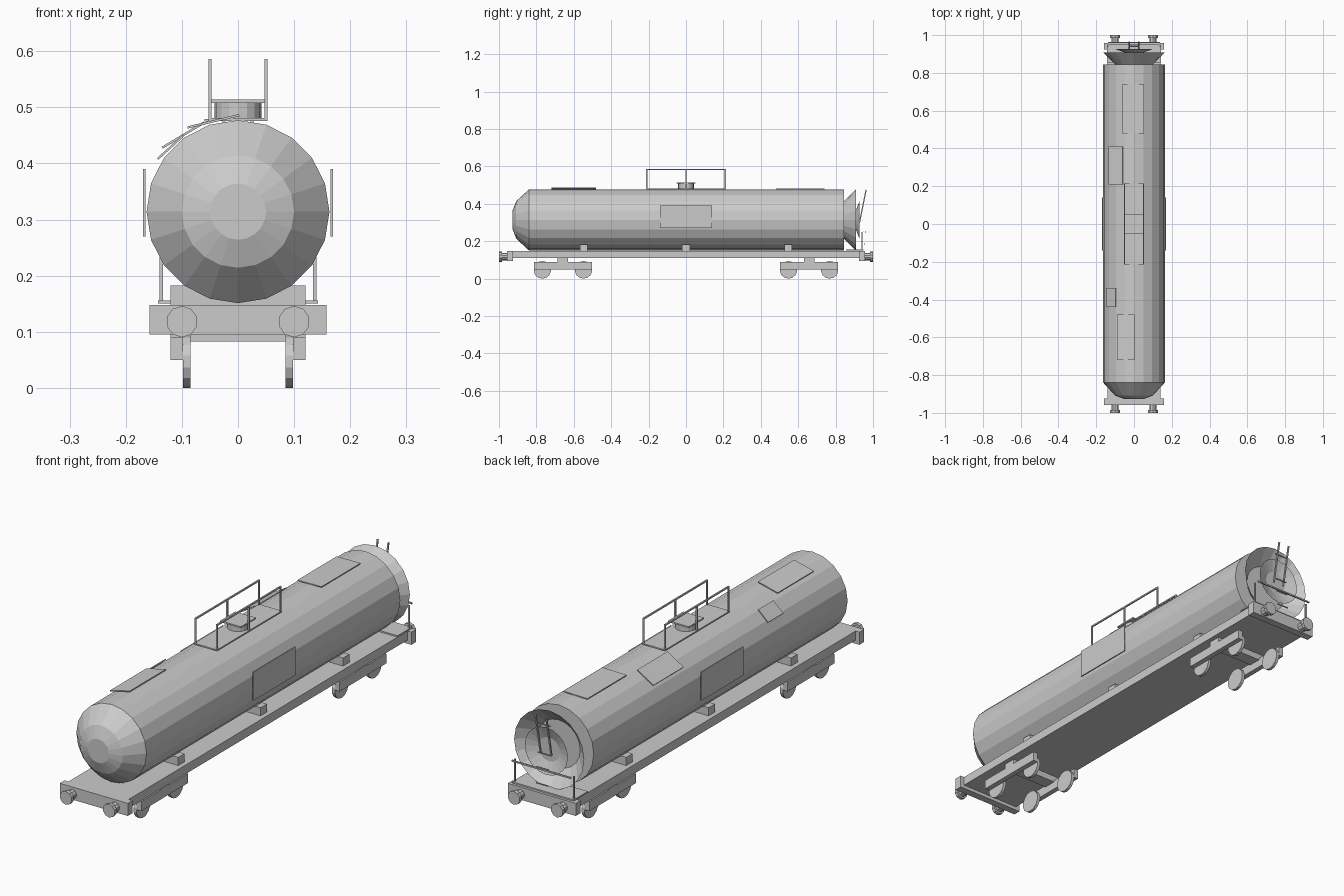
import bpy, math
from mathutils import Vector

if "Cube" in bpy.data.objects:
    bpy.data.objects.remove(bpy.data.objects["Cube"], do_unlink=True)

grey = bpy.data.materials.new("light grey")
grey.use_nodes = True
GREY = (0.6, 0.6, 0.6, 1)
grey.diffuse_color = GREY
grey.node_tree.nodes["Principled BSDF"].inputs["Base Color"].default_value = GREY


def add_mesh(name, verts, faces):
    me = bpy.data.meshes.new(name)
    me.from_pydata(verts, [], faces)
    me.materials.append(grey)
    ob = bpy.data.objects.new(name, me)
    bpy.context.collection.objects.link(ob)
    return ob


def box(name, x, y, z):
    """Box from (min, max) ranges."""
    verts = [(a, b, c) for a in x for b in y for c in z]
    faces = [(0, 1, 3, 2), (4, 6, 7, 5), (0, 4, 5, 1),
             (2, 3, 7, 6), (0, 2, 6, 4), (1, 5, 7, 3)]
    return add_mesh(name, verts, faces)


def lathe(name, profile, sides, centre=(0, 0, 0), axis="y", caps=(True, True)):
    """Turn (position, radius) points around an axis through centre."""
    verts, faces = [], []
    for t, r in profile:
        for i in range(sides):
            a = 2 * math.pi * i / sides
            s, c = r * math.sin(a), r * math.cos(a)
            p = {"x": (t, s, c), "y": (s, t, c), "z": (s, c, t)}[axis]
            verts.append(Vector(p) + Vector(centre))
    for k in range(len(profile) - 1):
        for i in range(sides):
            j = (i + 1) % sides
            faces.append((k * sides + i, k * sides + j,
                          (k + 1) * sides + j, (k + 1) * sides + i))
    if caps[0]:
        faces.append(tuple(range(sides)))
    if caps[1]:
        faces.append(tuple(range(len(verts) - sides, len(verts))))
    ob = add_mesh(name, verts, faces)
    # consistent outward normals
    import bmesh
    bm = bmesh.new()
    bm.from_mesh(ob.data)
    bmesh.ops.recalc_face_normals(bm, faces=bm.faces)
    bm.to_mesh(ob.data)
    bm.free()
    return ob


def bar(name, a, b, t=0.006):
    """Square bar between two points."""
    a, b = Vector(a), Vector(b)
    h, half = t / 2, (b - a).length / 2
    ob = box(name, (-h, h), (-h, h), (-half, half))
    ob.location = (a + b) / 2
    ob.rotation_euler = (b - a).to_track_quat("Z", "Y").to_euler()
    return ob


def roof_plate(name, a, b, y):
    """Thin sloping plate from a to b in the cross-section."""
    (ax, az), (bx, bz) = a, b
    half = math.hypot(bx - ax, bz - az) / 2
    ob = box(name, (-half, half), y, (-0.002, 0.002))
    ob.location = ((ax + bx) / 2, 0, (az + bz) / 2)
    ob.rotation_euler.y = -math.atan2(bz - az, bx - ax)


# Tank with a domed front and a dished rear
MID, R = (0, 0, 0.314), 0.163
lathe("tank", [(-0.927, 0.05), (-0.908, 0.1), (-0.84, R), (0.845, R)], 20, MID)
lathe("rear_dish_outer", [(0.845, 0.1), (0.908, R)], 20, MID, caps=(True, False))
lathe("rear_dish_inner", [(0.908, 0.05), (0.927, 0.1)], 20, MID, caps=(True, False))

# Underframe and saddles
box("underframe", (-0.14, 0.14), (-0.93, 0.93), (0.11, 0.148))
for y in (-0.547, 0, 0.547):
    box("saddle", (-0.12, 0.12), (y - 0.021, y + 0.021), (0.148, 0.182))

for s in (-1, 1):
    # Headstock and buffers
    box("headstock", (-0.158, 0.158), sorted((s * 0.925, s * 0.957)), (0.095, 0.148))
    for x in (-0.1, 0.1):
        lathe("buffer", [(s * 0.957, 0.02), (s * 0.985, 0.02),
                         (s * 0.985, 0.028), (s, 0.028)], 10, (x, 0, 0.118))
    # Bogie
    yc = s * 0.658
    box("bogie_bolster", (-0.12, 0.12), (yc - 0.028, yc + 0.028), (0.083, 0.11))
    for side in (-1, 1):
        box("bogie_side_frame", sorted((side * 0.098, side * 0.12)),
            (yc - 0.155, yc + 0.155), (0.05, 0.09))
        for dy in (-0.11, 0.11):
            lathe("wheel", [(side * 0.085, 0.047), (side * 0.098, 0.047)], 14,
                  (0, yc + dy, 0.047), "x")
    # Side panel
    box("side_panel", sorted((s * 0.165, s * 0.169)), (-0.14, 0.14), (0.27, 0.39))
    # Catwalk railing
    x = s * 0.05
    for y in (-0.21, 0, 0.21):
        bar("railing_post", (x, y, 0.478), (x, y, 0.583))
    bar("railing_top", (x, -0.213, 0.583), (x, 0.213, 0.583))
    # Rear ladder rail and brake platform post
    bar("ladder_rail", (s * 0.025, 0.928, 0.3), (s * 0.025, 0.963, 0.475))
    bar("platform_post", (s * 0.137, 0.94, 0.155), (s * 0.137, 0.94, 0.25))

# Catwalk, hatch and lid
box("catwalk", (-0.053, 0.053), (-0.215, 0.215), (0.476, 0.481))
lathe("hatch_neck", [(0.478, 0.042), (0.508, 0.042)], 16, axis="z")
box("hatch_lid", (-0.048, 0.048), (-0.05, 0.05), (0.508, 0.514))

# Roof plates
roof_plate("roof_plate_rear", (-0.06, 0.477), (0.052, 0.479), (0.48, 0.74))
roof_plate("roof_plate_mid", (-0.135, 0.428), (-0.06, 0.473), (0.21, 0.41))
roof_plate("roof_plate_small", (-0.143, 0.408), (-0.097, 0.45), (-0.44, -0.34))
roof_plate("roof_plate_front", (-0.09, 0.464), (0.002, 0.486), (-0.72, -0.48))

# Rear platform, handrail and rungs
box("rear_platform", (-0.143, 0.143), (0.855, 0.95), (0.15, 0.156))
bar("rear_handrail", (-0.137, 0.96, 0.25), (0.137, 0.96, 0.25))
for y, z in ((0.955, 0.185), (0.95, 0.25), (0.945, 0.31), (0.94, 0.43)):
    bar("rung", (-0.028, y, z), (0.028, y, z), 0.004)
